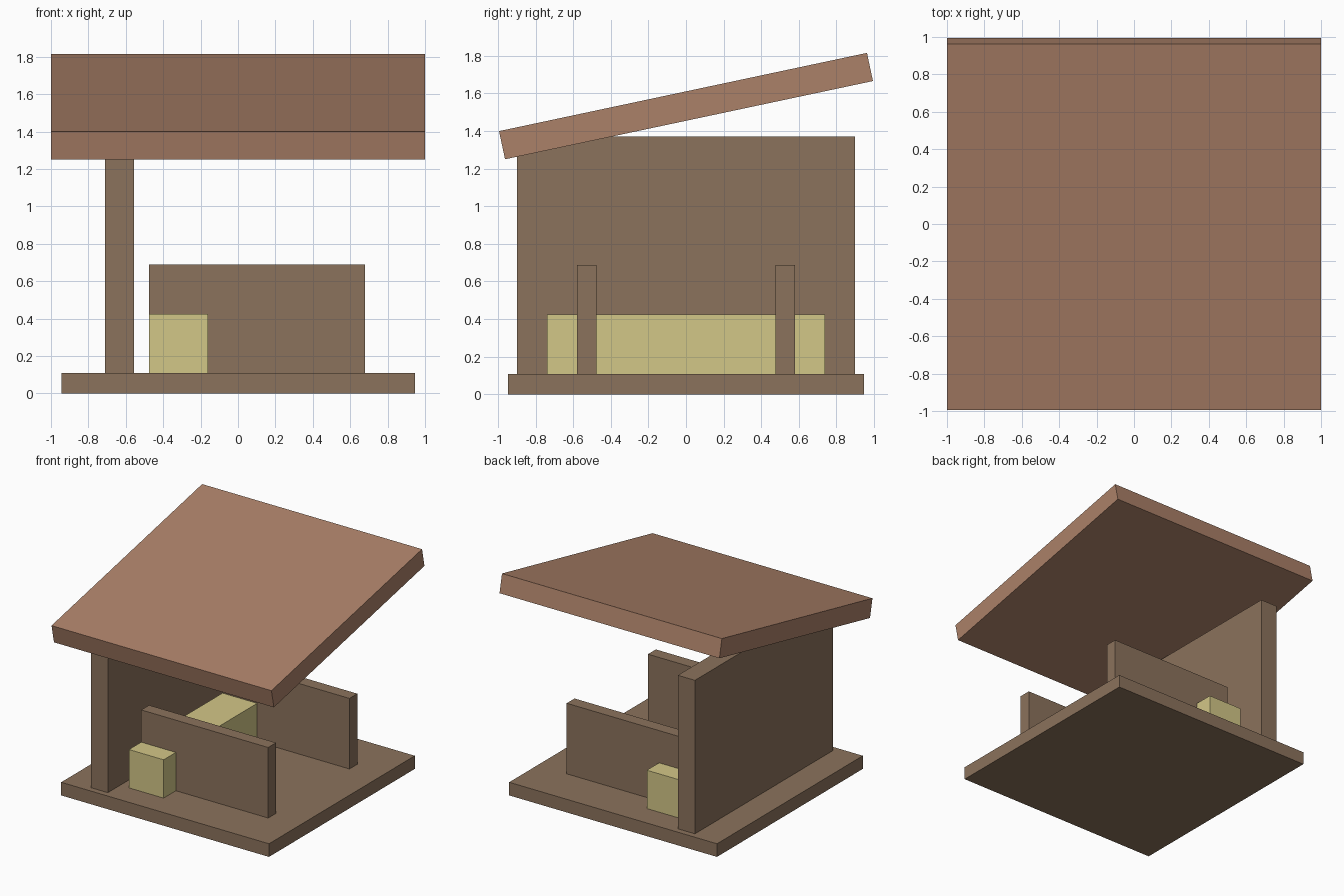
import bpy
import math

if "Cube" in bpy.data.objects:
    bpy.data.objects.remove(bpy.data.objects["Cube"])


def material(name, rgb):
    mat = bpy.data.materials.new(name)
    mat.diffuse_color = (*rgb, 1)
    mat.use_nodes = True
    mat.node_tree.nodes["Principled BSDF"].inputs["Base Color"].default_value = mat.diffuse_color
    return mat


def box(name, x, y, z, mat, tilt=0):
    """Box from (min, max) ranges, tilted about x around its centre."""
    ranges = (x, y, z)
    bpy.ops.mesh.primitive_cube_add(size=1, location=[(a + b) / 2 for a, b in ranges])
    ob = bpy.context.object
    ob.name = name
    ob.scale = [b - a for a, b in ranges]
    bpy.ops.object.transform_apply(location=False, rotation=False, scale=True)
    ob.rotation_euler.x = math.radians(tilt)
    ob.data.materials.append(mat)
    return ob


wood = material("wood", (0.26, 0.17, 0.107))
roof_paint = material("roof_paint", (0.41, 0.22, 0.14))
straw = material("straw", (0.65, 0.57, 0.245))

FLOOR = 0.108

# Floor slab and tall wall on the left
box("floor", (-0.945, 0.945), (-0.947, 0.947), (0, FLOOR), wood)
box("wall", (-0.71, -0.555), (-0.898, 0.898), (FLOOR, 1.37), wood)

# Long bench block running through the two low partitions
box("bench", (-0.475, -0.16), (-0.738, 0.738), (FLOOR, 0.423), straw)
for side, label in ((-1, "front"), (1, "back")):
    y = sorted((side * 0.477, side * 0.579))
    box(label + "_partition", (-0.475, 0.68), y, (FLOOR, 0.688), wood)

# Sloped roof slab, rising towards the back
box("roof", (-1, 1), (-1, 1), (1.456, 1.609), roof_paint, tilt=12)
